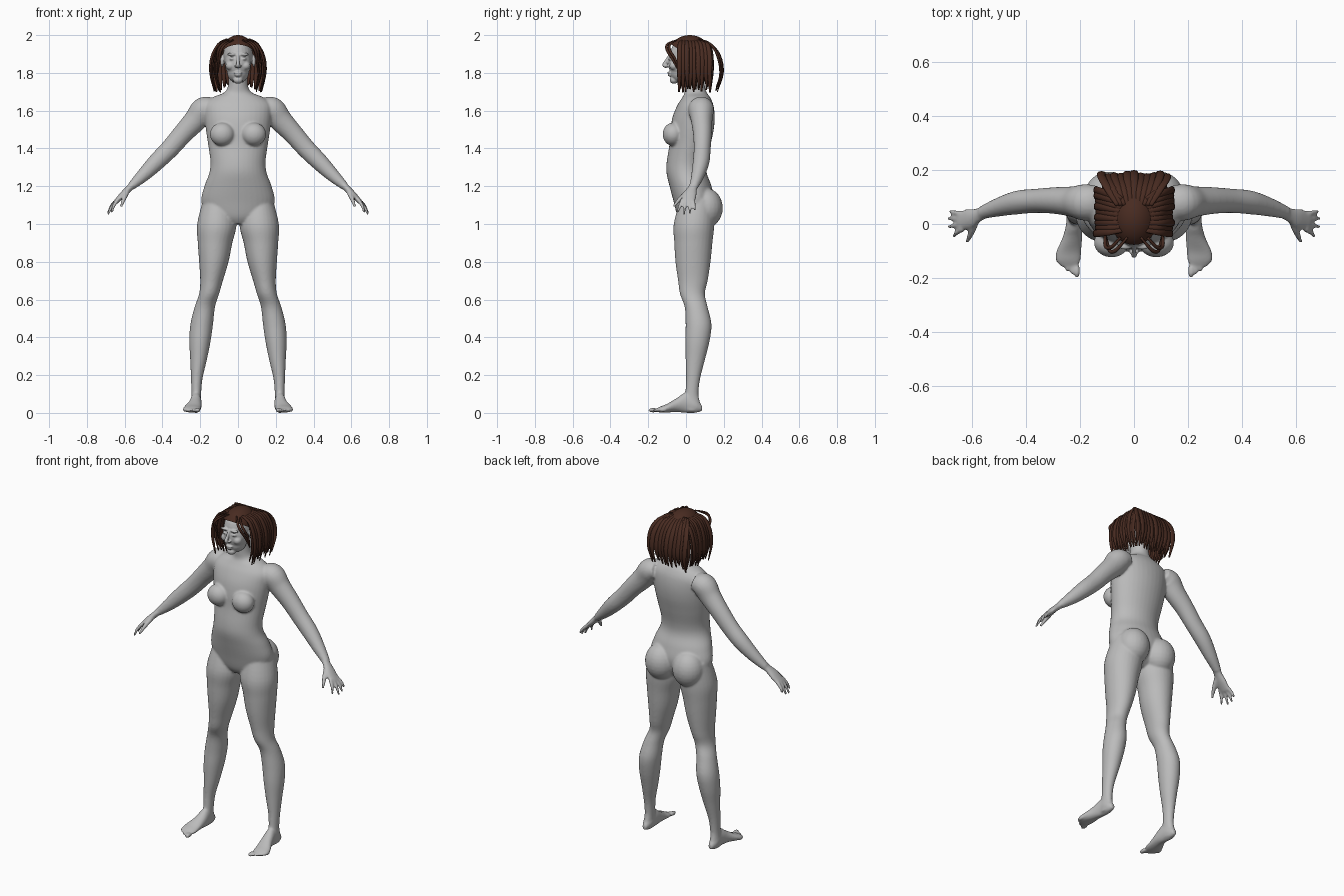
import bpy, bmesh, math, random
from mathutils import Matrix, Vector

random.seed(4)
if "Cube" in bpy.data.objects:
    bpy.data.objects.remove(bpy.data.objects["Cube"], do_unlink=True)


def material(name, rgb):
    mat = bpy.data.materials.new(name)
    mat.use_nodes = True
    mat.diffuse_color = (*rgb, 1)
    bsdf = mat.node_tree.nodes["Principled BSDF"]
    bsdf.inputs["Base Color"].default_value = (*rgb, 1)
    bsdf.inputs["Roughness"].default_value = 0.7
    return mat


grey = material("plain grey", (0.5, 0.5, 0.5))
brown = material("dark brown", (0.065, 0.024, 0.015))


def smooth_rows(rows, steps=5):
    """Catmull-Rom interpolation between rows of numbers."""
    padded = [rows[0], *rows, rows[-1]]
    result = []
    for a, b, c, d in zip(padded, padded[1:], padded[2:], padded[3:]):
        for k in range(steps):
            t = k / steps
            result.append([q + 0.5 * t * (r - p + t * (2*p - 5*q + 4*r - s + t * (3*(q - r) + s - p)))
                           for p, q, r, s in zip(a, b, c, d)])
    return result + [list(rows[-1])]


def skin_rings(bm, rings):
    loops = [[bm.verts.new(p) for p in ring] for ring in rings]
    n = len(loops[0])
    for low, high in zip(loops, loops[1:]):
        for i in range(n):
            j = (i + 1) % n
            bm.faces.new((low[i], low[j], high[j], high[i]))
    bm.faces.new(loops[0][::-1])
    bm.faces.new(loops[-1])


def loft(bm, rows, along="z", sides=28):
    """Rows are (position, x min, x max, other min, other max)."""
    rings = []
    for t, a0, a1, b0, b1 in smooth_rows(rows):
        ring = []
        for i in range(sides):
            ang = math.tau * i / sides
            a = (a0 + a1) / 2 + (a1 - a0) / 2 * math.cos(ang)
            b = (b0 + b1) / 2 + (b1 - b0) / 2 * math.sin(ang)
            ring.append((a, b, t) if along == "z" else (a, t, b))
        rings.append(ring)
    skin_rings(bm, rings)


def tube(bm, rows, side=(0, 1, 0), sides=14, steps=5):
    """Rows are (x, y, z, width radius, thickness radius)."""
    rows = smooth_rows(rows, steps)
    pts = [Vector(r[:3]) for r in rows]
    rings = []
    for k, row in enumerate(rows):
        tangent = (pts[min(k + 1, len(pts) - 1)] - pts[max(k - 1, 0)]).normalized()
        wide = Vector(side)
        wide = (wide - tangent * wide.dot(tangent)).normalized()
        thin = tangent.cross(wide)
        rings.append([pts[k] + wide * row[3] * math.cos(math.tau * i / sides)
                      + thin * row[4] * math.sin(math.tau * i / sides) for i in range(sides)])
    skin_rings(bm, rings)


def ball(bm, centre, radii):
    bmesh.ops.create_uvsphere(bm, u_segments=24, v_segments=14, radius=1,
                              matrix=Matrix.Translation(centre) @ Matrix.Diagonal((*radii, 1)))


def mirror_x(bm):
    copy = bmesh.ops.duplicate(bm, geom=bm.verts[:] + bm.edges[:] + bm.faces[:])["geom"]
    for v in copy:
        if isinstance(v, bmesh.types.BMVert):
            v.co.x = -v.co.x


def finish(bm, name, mat, voxel=0, relax=0):
    bmesh.ops.recalc_face_normals(bm, faces=bm.faces[:])
    for f in bm.faces:
        f.smooth = True
    mesh = bpy.data.meshes.new(name)
    bm.to_mesh(mesh)
    bm.free()
    mesh.materials.append(mat)
    obj = bpy.data.objects.new(name, mesh)
    bpy.context.collection.objects.link(obj)
    if voxel:
        fuse = obj.modifiers.new("fuse", "REMESH")
        fuse.mode, fuse.voxel_size, fuse.use_smooth_shade = "VOXEL", voxel, True
        soften = obj.modifiers.new("soften", "SMOOTH")
        soften.factor, soften.iterations = 0.5, relax
    return obj


# Body: one side's limbs first, then mirrored
body = bmesh.new()
# leg
loft(body, [(1.13, .03, .185, -.03, .15), (1.0, .008, .216, -.065, .15), (.9, .03, .213, -.062, .14),
            (.8, .05, .206, -.056, .13), (.7, .08, .2, -.042, .115), (.63, .1, .206, -.032, .1),
            (.56, .122, .23, -.007, .115), (.47, .132, .252, -.002, .135), (.38, .145, .258, -.004, .125),
            (.28, .165, .253, -.002, .1), (.18, .188, .249, 0, .075), (.1, .195, .247, -.005, .066),
            (.05, .197, .25, -.02, .075), (.01, .2, .247, -.01, .07)])
# foot and toes
loft(body, [(.085, .21, .235, .01, .04), (.05, .197, .25, 0, .08), (0, .193, .252, 0, .108),
            (-.05, .192, .265, .004, .078), (-.1, .195, .288, .002, .048),
            (-.135, .198, .29, .002, .034), (-.155, .205, .275, .005, .024)], along="y")
for i in range(5):
    size = .015 if i == 0 else .0105
    ball(body, (.212 + .018 * i, -.174 + .002 * i + .0028 * i * i, .014), (size * .85, size * 1.8, size * .85))
# arm
tube(body, [(.13, .08, 1.62, .06, .05), (.18, .08, 1.605, .068, .068), (.225, .083, 1.55, .057, .062),
            (.29, .087, 1.48, .05, .054), (.36, .086, 1.4, .045, .05), (.43, .08, 1.33, .044, .046),
            (.5, .063, 1.26, .035, .036), (.565, .042, 1.2, .024, .022)], sides=22)
# hand, fingers and thumb
tube(body, [(.55, .047, 1.215, .024, .02), (.58, .032, 1.185, .027, .018),
            (.61, .02, 1.155, .037, .017), (.65, .01, 1.113, .037, .012)])
for base_y, tip in ((-.018, (.668, -.045, 1.06)), (.001, (.688, -.012, 1.05)),
                    (.02, (.69, .02, 1.055)), (.037, (.683, .048, 1.072))):
    base = Vector((.635, base_y, 1.13))
    mid = base.lerp(Vector(tip), .55) + Vector((.005, 0, .004))
    tube(body, [(*base, .011, .011), (*mid, .0095, .0095), (*tip, .0065, .0065)])
tube(body, [(.585, .015, 1.175, .014, .014), (.603, -.03, 1.135, .013, .012), (.62, -.068, 1.09, .007, .007)],
     side=(1, 0, 0))
# chest and seat
ball(body, (.083, -.068, 1.475), (.066, .056, .062))
ball(body, (.092, .105, 1.085), (.092, .09, .105))
mirror_x(body)
# trunk and neck
loft(body, [(z, -w, w, front, back) for z, w, front, back in (
    (1.0, .07, -.02, .08), (1.04, .16, -.045, .125), (1.12, .194, -.066, .15), (1.2, .178, -.087, .135),
    (1.27, .152, -.103, .11), (1.33, .146, -.102, .11), (1.42, .158, -.088, .13), (1.5, .17, -.083, .147),
    (1.57, .178, -.07, .152), (1.63, .178, -.045, .145), (1.67, .135, -.02, .128), (1.695, .075, -.008, .11),
    (1.73, .053, -.008, .1), (1.8, .05, -.01, .1))], sides=36)
finish(body, "body", grey, .006, 8)

# Head with facial features
head = bmesh.new()
for centre, radii in (((.032, -.083, 1.898), (.026, .012, .008)),    # brow
                      ((.031, -.08, 1.874), (.014, .014, .008)),     # eye
                      ((.04, -.062, 1.838), (.026, .026, .024)),     # cheek
                      ((.012, -.1, 1.836), (.008, .01, .007)),       # nostril
                      ((.084, .012, 1.862), (.009, .02, .032))):     # ear
    ball(head, centre, radii)
mirror_x(head)
for centre, radii in (((0, .015, 1.893), (.079, .1, .096)),          # skull
                      ((0, -.025, 1.852), (.07, .069, .085)),        # face
                      ((0, -.02, 1.805), (.058, .065, .06)),         # jaw
                      ((0, -.064, 1.762), (.026, .022, .02)),        # chin
                      ((0, -.086, 1.801), (.023, .013, .007)),       # upper lip
                      ((0, -.084, 1.788), (.019, .013, .007))):      # lower lip
    ball(head, centre, radii)
tube(head, [(0, -.08, 1.898, .008, .01), (0, -.102, 1.865, .008, .01), (0, -.116, 1.841, .011, .01),
            (0, -.1, 1.831, .009, .007)], side=(1, 0, 0))
finish(head, "head", grey, .004, 4)

# Hair cap, open over the face
cap = bmesh.new()
bmesh.ops.create_uvsphere(cap, u_segments=40, v_segments=24, radius=1,
                          matrix=Matrix.Translation((0, .02, 1.9)) @ Matrix.Diagonal((.088, .112, .1, 1)))
bmesh.ops.bisect_plane(cap, geom=cap.verts[:] + cap.edges[:] + cap.faces[:], plane_co=(0, -.07, 1.945),
                       plane_no=(0, .6, 1), clear_inner=True)
finish(cap, "hair_cap", brown)


def lock(bm, path, side, width):
    """Flat hair lock, narrowing to its tip."""
    scale = (.6, 1, 1.1, 1, .35)
    tube(bm, [(*p, width * k, .006 * k) for p, k in zip(path, scale)], side, sides=8, steps=4)


# Side locks, in two layers on each side
sides = bmesh.new()
for sign in (1, -1):
    for layer in (0, .024):
        for i in range(9):
            y = -.035 + .02 * i + layer * .3
            out = random.uniform(-.006, .004) - layer
            end = 1.705 + random.uniform(-.01, .025)
            lock(sides, [(sign * .045, y * .7, 1.972), (sign * (.1 + out * .5), y * .9, 1.952),
                         (sign * (.135 + out), y, 1.885), (sign * (.142 + out), y, 1.8),
                         (sign * (.122 + out), y + random.uniform(-.008, .008), end)], (0, 1, 0), .0125)
finish(sides, "side_hair", brown)

# Back locks
back = bmesh.new()
for i in range(11):
    x = -.12 + .024 * i
    out = random.uniform(-.007, .005)
    end = 1.705 + random.uniform(-.01, .025)
    lock(back, [(x * .5, .07, 1.978), (x * .8, .13, 1.952), (x, .174 + out, 1.89), (x, .189 + out, 1.8),
                (x * .95, .165 + out, end)], (1, 0, 0), .0145)
    lock(back, [(x * .5, .08, 1.965), (x * .7, .115, 1.94), (x * .8, .138, 1.88), (x * .8, .14, 1.8),
                (x * .75, .13, end + .01)], (1, 0, 0), .0125)
finish(back, "back_hair", brown)

# Loose fringe locks framing the face
fringe = bmesh.new()
for start, reach in ((.025, 0), (.05, .014)):
    lock(fringe, [(start, -.05, 1.974), (.068 + reach, -.098 + reach, 1.952), (.09 + reach, -.1 + reach, 1.92),
                  (.1 + reach * .5, -.07 + reach, 1.87), (.105, -.035, 1.8)], (1, 1, 0), .007)
mirror_x(fringe)
finish(fringe, "fringe", brown)
